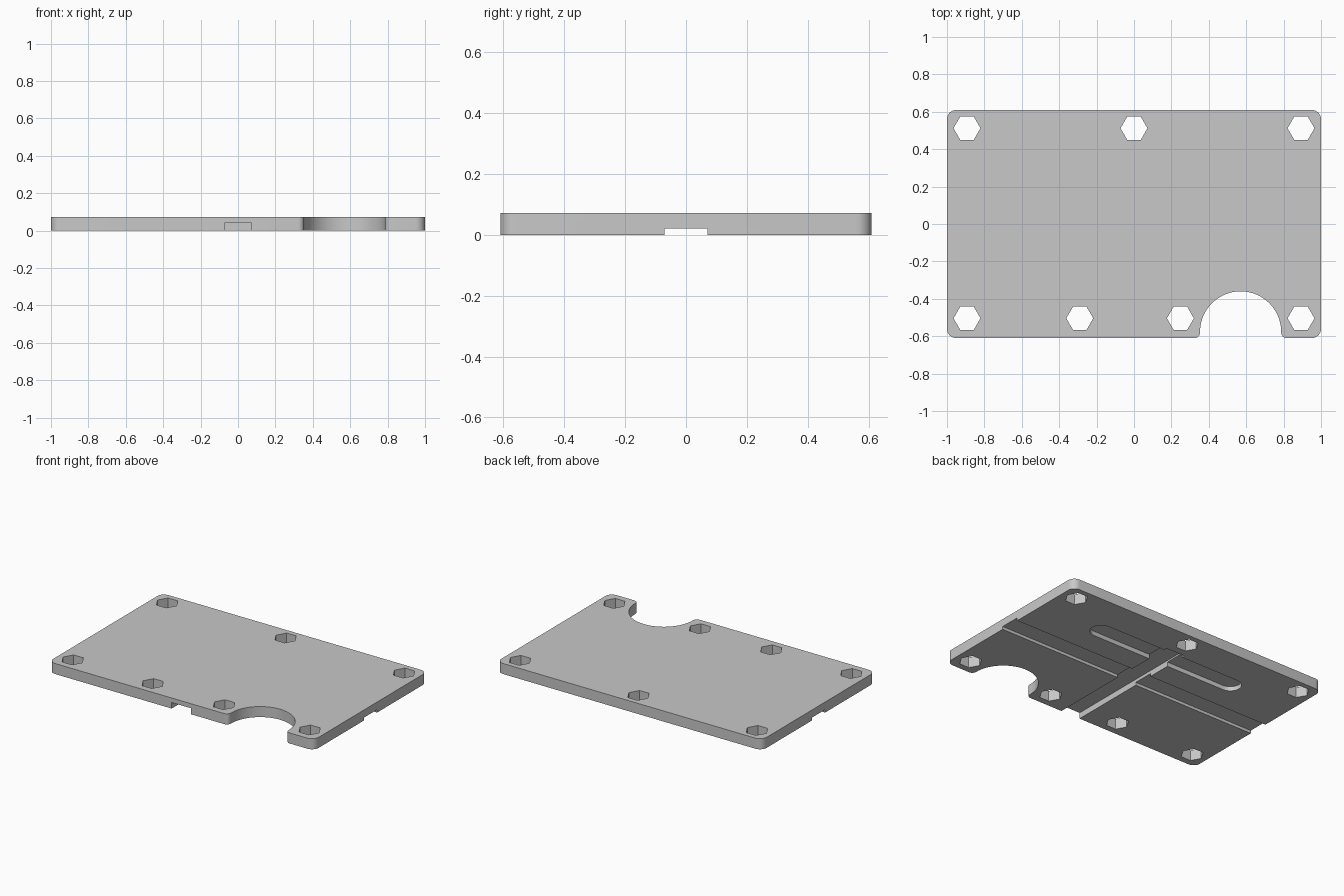
import bpy, bmesh
from math import cos, sin, pi, radians

cube = bpy.data.objects.get("Cube")
if cube:
    bpy.data.objects.remove(cube, do_unlink=True)

W, D, H = 1.0, 0.61, 0.072      # half width, half depth, thickness
CORNER, LIP = 0.05, 0.03        # outer corner and bite lip radii
BITE_X, BITE_Y, BITE_R = 0.57, -0.577, 0.217

grey = bpy.data.materials.new("plate grey")
grey.use_nodes = True
grey.diffuse_color = (0.58, 0.58, 0.58, 1)
grey.node_tree.nodes["Principled BSDF"].inputs["Base Color"].default_value = grey.diffuse_color


def arc(cx, cy, r, start, end, steps=8):
    angles = [radians(start + (end - start) * i / steps) for i in range(steps + 1)]
    return [(cx + r * cos(a), cy + r * sin(a)) for a in angles]


def prism(name, outline, z0, z1):
    bm = bmesh.new()
    base = bm.faces.new([bm.verts.new((x, y, z0)) for x, y in outline])
    top = bmesh.ops.extrude_face_region(bm, geom=[base])["geom"]
    bmesh.ops.translate(bm, vec=(0, 0, z1 - z0),
                        verts=[v for v in top if isinstance(v, bmesh.types.BMVert)])
    bmesh.ops.recalc_face_normals(bm, faces=bm.faces)
    mesh = bpy.data.meshes.new(name)
    bm.to_mesh(mesh)
    bm.free()
    obj = bpy.data.objects.new(name, mesh)
    bpy.context.collection.objects.link(obj)
    mesh.materials.append(grey)
    return obj


def cut(target, outline, z0, z1):
    cutter = prism("cutter", outline, z0, z1)
    cutter.hide_render = True
    mod = target.modifiers.new("cut", "BOOLEAN")
    mod.operation, mod.solver, mod.object = "DIFFERENCE", "EXACT", cutter
    bpy.context.view_layer.objects.active = target
    bpy.ops.object.modifier_apply(modifier=mod.name)
    bpy.data.objects.remove(cutter, do_unlink=True)


def rect(x0, x1, y0, y1):
    return [(x0, y0), (x1, y0), (x1, y1), (x0, y1)]


# Plate outline, counter-clockwise, with the round bite in the front edge
cx, cy = W - CORNER, D - CORNER
lip_y = -D + LIP
outline = (arc(-cx, -cy, CORNER, 180, 270)
           + arc(BITE_X - BITE_R - LIP, lip_y, LIP, 270, 360)
           + arc(BITE_X, BITE_Y, BITE_R, 180, 0, 40)
           + arc(BITE_X + BITE_R + LIP, lip_y, LIP, 180, 270)
           + arc(cx, -cy, CORNER, 270, 360)
           + arc(cx, cy, CORNER, 0, 90)
           + arc(-cx, cy, CORNER, 90, 180))
plate = prism("mounting_plate", outline, 0, H)

# Hexagonal through holes
back_row = [(x, 0.512) for x in (-0.893, 0, 0.893)]
front_row = [(x, -0.504) for x in (-0.893, -0.29, 0.248, 0.893)]
for x, y in back_row + front_row:
    cut(plate, arc(x, y, 0.072, 0, 300, 5), -0.1, 0.2)

# Underside: shallow cross channel, rounded slot, deeper front channel
cut(plate, rect(-1.2, 1.2, -0.07, 0.07), -0.1, 0.02)
slot = arc(0.52, 0.305, 0.071, -90, 90, 14) + arc(-0.52, 0.305, 0.071, 90, 270, 14)
cut(plate, slot, -0.1, 0.03)
cut(plate, rect(-0.073, 0.073, -0.8, 0.4), -0.1, 0.041)

bpy.ops.object.select_all(action="DESELECT")
plate.select_set(True)
bpy.context.view_layer.objects.active = plate
bpy.ops.object.shade_smooth_by_angle(angle=radians(30))
